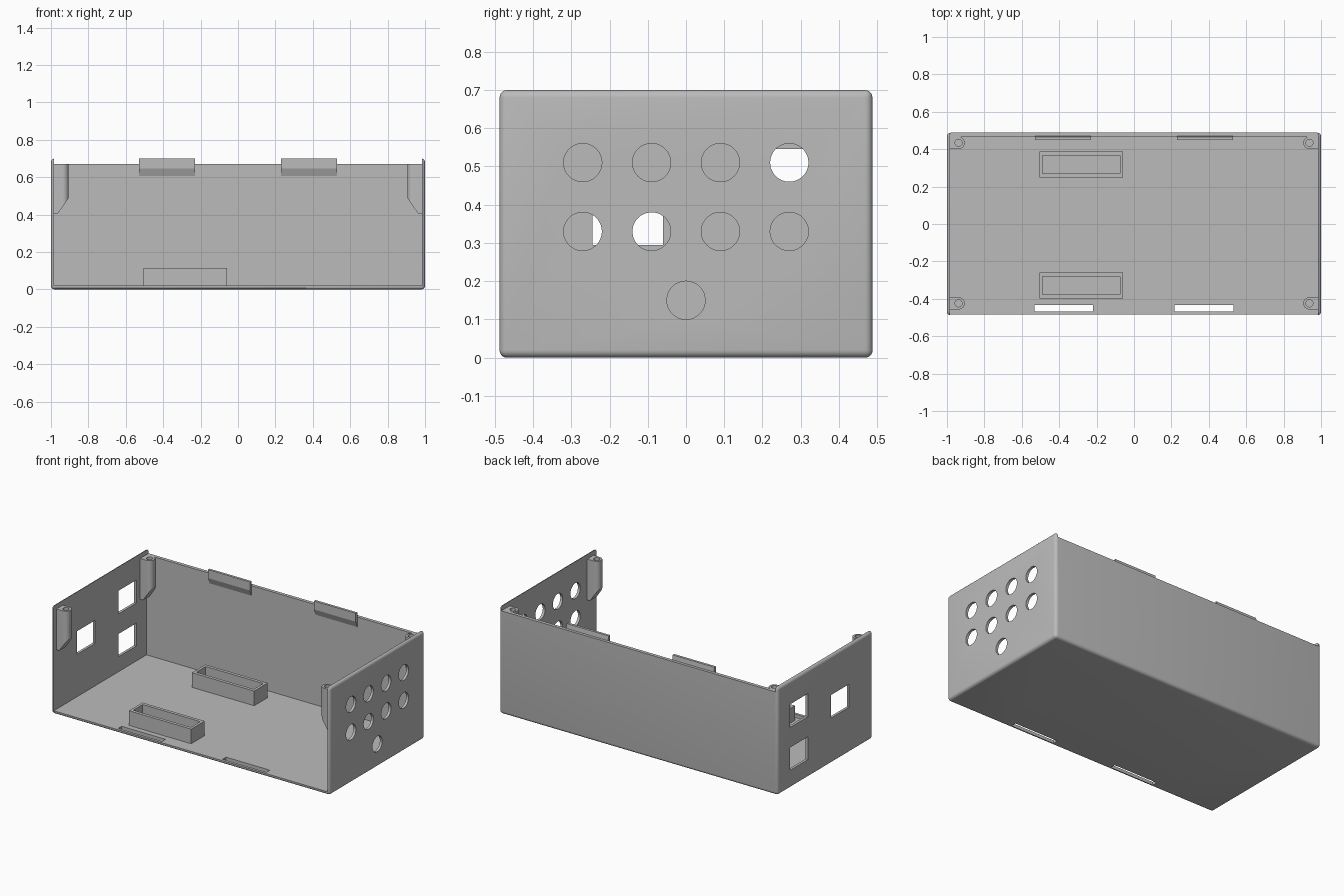
import bpy, bmesh, math
from mathutils import Vector

cube = bpy.data.objects.get("Cube")
if cube:
    bpy.data.objects.remove(cube, do_unlink=True)

grey = bpy.data.materials.new("plain grey")
grey.use_nodes = True
grey.diffuse_color = (0.5, 0.5, 0.5, 1)
grey.node_tree.nodes["Principled BSDF"].inputs["Base Color"].default_value = (0.5, 0.5, 0.5, 1)

HX, HY, H = 1.0, 0.488, 0.70      # outer half width, half depth, height
IX, IY = 0.983, 0.466             # inner faces of the side and back walls
FLOOR, RIM = 0.02, 0.67           # floor top, back wall top


def finish(name, bm):
    bmesh.ops.recalc_face_normals(bm, faces=bm.faces)
    mesh = bpy.data.meshes.new(name)
    bm.to_mesh(mesh)
    bm.free()
    mesh.materials.append(grey)
    ob = bpy.data.objects.new(name, mesh)
    bpy.context.collection.objects.link(ob)
    return ob


def box(name, x, y, z, bevel=0):
    """Box from (min, max) pairs, with optional rounded edges."""
    bm = bmesh.new()
    bmesh.ops.create_cube(bm, size=1)
    for v in bm.verts:
        v.co = Vector([(b + a) / 2 + c * (b - a) for c, (a, b) in zip(v.co, (x, y, z))])
    if bevel:
        bmesh.ops.bevel(bm, geom=bm.edges[:], offset=bevel, segments=5,
                        profile=0.5, affect='EDGES')
    return finish(name, bm)


def prism(name, points, span):
    """Extrude a closed loop of 3D points along a vector."""
    bm = bmesh.new()
    face = bm.faces.new([bm.verts.new(p) for p in points])
    new = bmesh.ops.extrude_face_region(bm, geom=[face])["geom"]
    bmesh.ops.translate(bm, vec=span, verts=[g for g in new if isinstance(g, bmesh.types.BMVert)])
    return finish(name, bm)


def circle(r, n=32):
    return [(r * math.cos(i * math.tau / n), r * math.sin(i * math.tau / n)) for i in range(n)]


def cut(ob, *cutters):
    """Subtract each cutter and remove it."""
    bpy.context.view_layer.objects.active = ob
    for c in cutters:
        mod = ob.modifiers.new("cut", 'BOOLEAN')
        mod.operation, mod.solver, mod.object = 'DIFFERENCE', 'EXACT', c
        bpy.ops.object.modifier_apply(modifier=mod.name)
        bpy.data.objects.remove(c, do_unlink=True)


def smooth(ob):
    bpy.ops.object.select_all(action='DESELECT')
    ob.select_set(True)
    bpy.context.view_layer.objects.active = ob
    bpy.ops.object.shade_smooth_by_angle(angle=math.radians(35))


# Shell: rounded box, open at the front and top
shell = box("case_shell", (-HX, HX), (-HY, HY), (0, H), bevel=0.02)
cut(shell,
    box("inside", (-IX, IX), (-1, IY), (FLOOR, 1)),
    box("back_trim", (-IX, IX), (0, 1), (RIM, 1)),
    box("front_trim", (-IX, IX), (-1, -0.484), (-0.1, 0.1)))

# Round holes in the left side wall
holes = [(y, z) for z in (0.51, 0.33) for y in (-0.27, -0.09, 0.09, 0.27)] + [(0, 0.15)]
for y, z in holes:
    cut(shell, prism("hole", [(0.9, y + a, z + b) for a, b in circle(0.05, 48)], (0.2, 0, 0)))

# Rectangular windows in the right side wall
for y, z in (((-0.245, -0.06), (0.295, 0.445)),
             ((0.177, 0.362), (0.395, 0.545)),
             ((0.177, 0.362), (0.117, 0.265))):
    cut(shell, box("window", (-1.1, -0.9), y, z))

# Latch slots along the front of the floor
for x in ((-0.533, -0.218), (0.216, 0.531)):
    cut(shell, box("slot", x, (-0.467, -0.432), (-0.1, 0.1)))
smooth(shell)

# Snap tabs on the back wall
tab = [(IY + 0.004, 0.605), (IY, 0.605), (0.45, 0.645), (0.45, H), (IY, H), (IY + 0.004, RIM)]
for side, x in (("right", -0.53), ("left", 0.23)):
    prism(side + "_snap_tab", [(x, y, z) for y, z in tab], (0.3, 0, 0))

# Open trays on the floor
for side, y in (("back", 0.318), ("front", -0.328)):
    tray = box(side + "_tray", (-0.505, -0.058), (y - 0.069, y + 0.069), (FLOOR - 0.005, 0.115))
    cut(tray, box("tray_inside", (-0.488, -0.075), (y - 0.048, y + 0.048), (FLOOR, 0.2)))

# Screw posts on the side walls, with sloped undersides
for side, s in (("left", 1), ("right", -1)):
    for end, y in (("back", 0.434), ("front", -0.424)):
        r, cx = 0.033, 0.938
        arc = [(cx - r * math.sin(t * math.pi / 16), y + r * math.cos(t * math.pi / 16))
               for t in range(17)]
        outline = arc + [(IX + 0.005, y - r), (IX + 0.005, y + r)]
        post = prism(f"{end}_{side}_screw_post", [(s * a, b, 0.405) for a, b in outline],
                     (0, 0, RIM - 0.405))
        slope = [(0.89, 0.512), (0.966, 0.40), (0.966, 0.35), (0.89, 0.35)]
        cut(post,
            prism("slope", [(s * a, y - 0.1, b) for a, b in slope], (0, 0.2, 0)),
            prism("bore", [(s * cx + a, y + b, 0.52) for a, b in circle(0.019, 24)], (0, 0, 0.3)))
        smooth(post)
